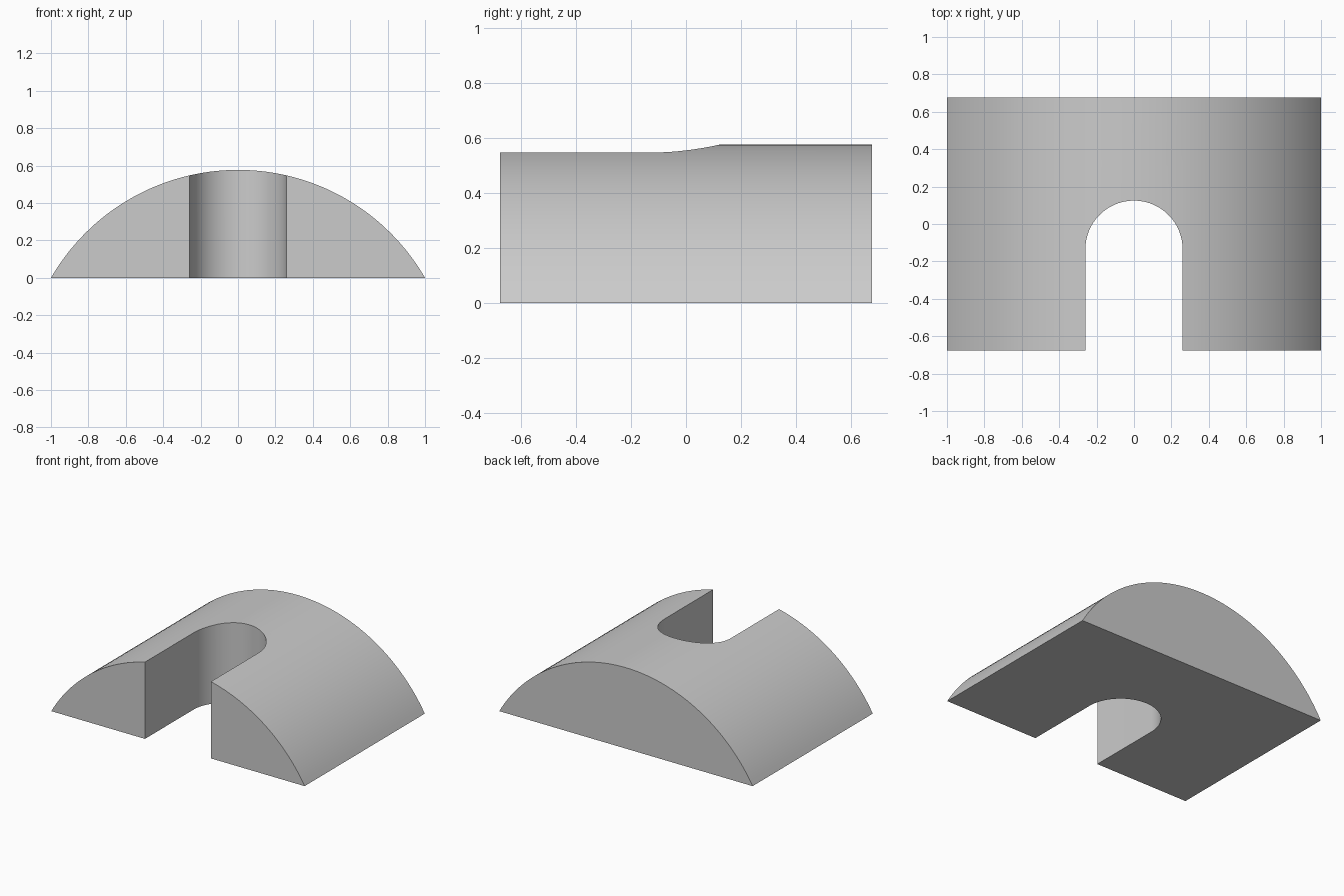
import bpy
import bmesh
from math import sin, cos, pi, radians, sqrt

if "Cube" in bpy.data.objects:
    bpy.data.objects.remove(bpy.data.objects["Cube"], do_unlink=True)

RADIUS = 2 / sqrt(3)      # arc of 120 degrees over a chord of 2
HALF_DEPTH = 0.677
SLOT_RADIUS = 0.26
SLOT_CENTRE = -0.135


def prism(name, outline, offset):
    """Extrude a closed outline of 3D points by an offset vector."""
    bm = bmesh.new()
    face = bm.faces.new([bm.verts.new(p) for p in outline])
    extruded = bmesh.ops.extrude_face_region(bm, geom=[face], use_keep_orig=True)
    moved = [v for v in extruded["geom"] if isinstance(v, bmesh.types.BMVert)]
    bmesh.ops.translate(bm, verts=moved, vec=offset)
    bmesh.ops.recalc_face_normals(bm, faces=bm.faces)
    mesh = bpy.data.meshes.new(name)
    bm.to_mesh(mesh)
    bm.free()
    obj = bpy.data.objects.new(name, mesh)
    bpy.context.collection.objects.link(obj)
    return obj


# Plain grey material
grey = bpy.data.materials.new("plain_grey")
grey.use_nodes = True
colour = (0.6, 0.6, 0.6, 1)
grey.diffuse_color = colour
grey.node_tree.nodes["Principled BSDF"].inputs["Base Color"].default_value = colour

# Body: circular segment extruded front to back
steps = 64
angles = [radians(-60 + 120 * i / steps) for i in range(steps + 1)]
arc = [(RADIUS * sin(a), -HALF_DEPTH, RADIUS * (cos(a) - 0.5)) for a in angles]
body = prism("slotted_arch_block", arc, (0, 2 * HALF_DEPTH, 0))
body.data.materials.append(grey)

# Slot: round-ended channel open at the front
steps = 48
end = [(SLOT_RADIUS * cos(pi * i / steps),
        SLOT_CENTRE + SLOT_RADIUS * sin(pi * i / steps), -0.5)
       for i in range(steps + 1)]
mouth = [(-SLOT_RADIUS, -1, -0.5), (SLOT_RADIUS, -1, -0.5)]
cutter = prism("slot_cutter", end + mouth, (0, 0, 2))
cutter.data.materials.append(grey)
cutter.hide_render = True

# Cut the slot, then shade the curved walls smooth
cut = body.modifiers.new("slot", "BOOLEAN")
cut.operation = "DIFFERENCE"
cut.solver = "EXACT"
cut.object = cutter
bpy.ops.object.select_all(action="DESELECT")
body.select_set(True)
bpy.context.view_layer.objects.active = body
bpy.ops.object.modifier_apply(modifier=cut.name)
bpy.data.objects.remove(cutter, do_unlink=True)
bpy.ops.object.shade_smooth_by_angle(angle=radians(30))
